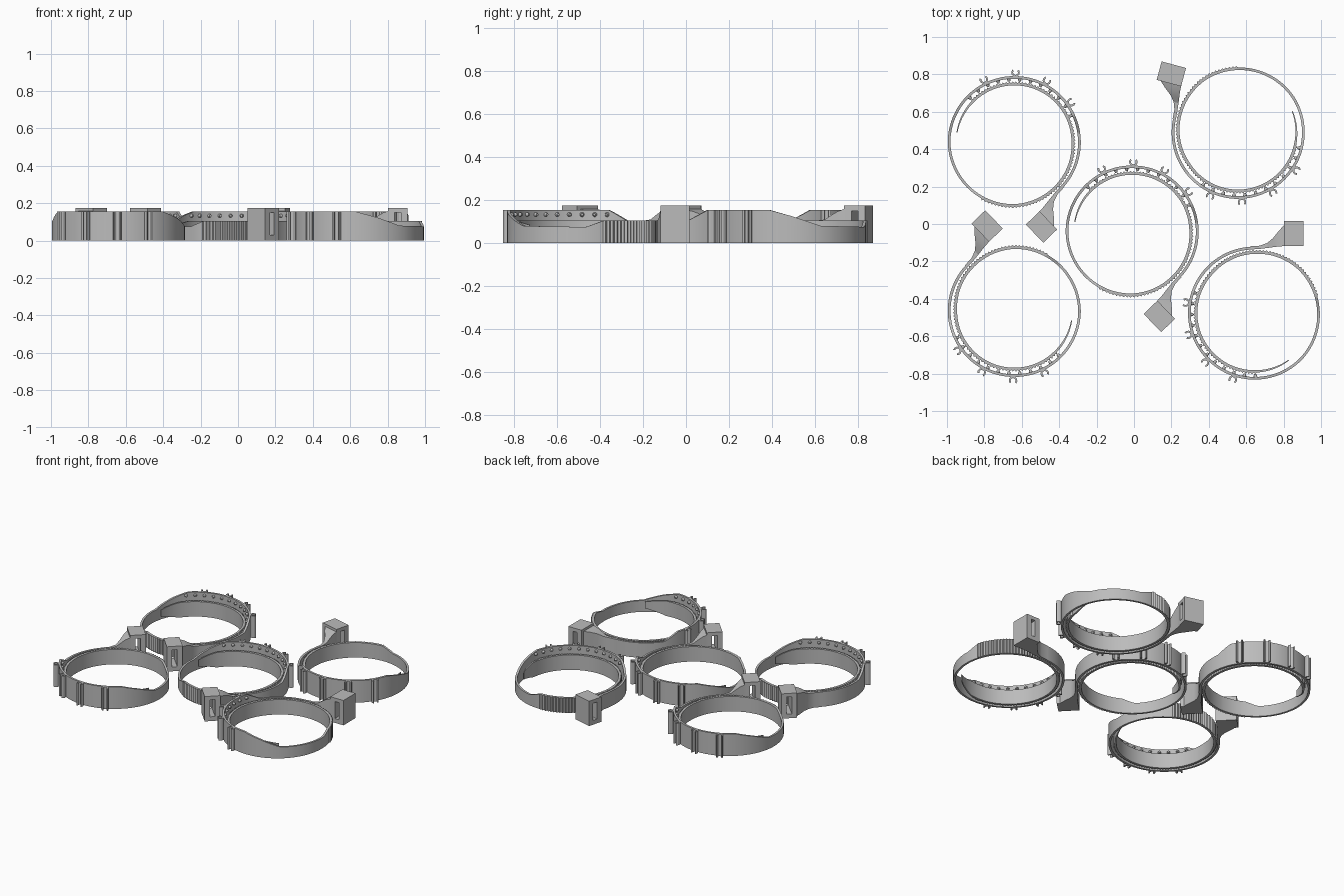
import bpy, bmesh
from math import radians, cos, sin, pi
from mathutils import Matrix, Vector

cube = bpy.data.objects.get("Cube")
if cube:
    bpy.data.objects.remove(cube, do_unlink=True)

grey = bpy.data.materials.new("plain grey")
grey.use_nodes = True
grey.diffuse_color = (0.5, 0.5, 0.5, 1)
grey.node_tree.nodes["Principled BSDF"].inputs["Base Color"].default_value = (0.5, 0.5, 0.5, 1)

# Centre and turn of each coiled band
BANDS = [("back_left", -0.64, 0.438, 0), ("centre", -0.01, -0.04, 0),
         ("back_right", 0.558, 0.488, 211), ("front_left", -0.64, -0.465, 180),
         ("front_right", 0.643, -0.478, 136)]


def interp(table, t):
    """Piecewise linear lookup."""
    for (a, va), (b, vb) in zip(table, table[1:]):
        if t <= b:
            return va + (vb - va) * max(0, (t - a) / (b - a))
    return table[-1][1]


def polar(r, deg, z):
    return Vector((r * cos(radians(deg)), r * sin(radians(deg)), z))


def loft(bm, sections):
    """Join closed loops of points into a capped solid."""
    rings = [[bm.verts.new(p) for p in s] for s in sections]
    for a, b in zip(rings, rings[1:]):
        for i in range(len(a)):
            j = (i + 1) % len(a)
            bm.faces.new((a[i], a[j], b[j], b[i]))
    bm.faces.new(rings[0])
    bm.faces.new(rings[-1])


def box(bm, lo, hi):
    loft(bm, [[(x, y, z) for x, y in ((lo[0], lo[1]), (hi[0], lo[1]),
                                      (hi[0], hi[1]), (lo[0], hi[1]))]
              for z in (lo[2], hi[2])])


def place(name, bm):
    """Make one mesh and put a copy on every band."""
    bmesh.ops.recalc_face_normals(bm, faces=bm.faces)
    me = bpy.data.meshes.new(name)
    bm.to_mesh(me)
    bm.free()
    me.materials.append(grey)
    for i, (where, x, y, turn) in enumerate(BANDS):
        ob = bpy.data.objects.new(where + "_" + name, me)
        bpy.context.collection.objects.link(ob)
        ob.location = (x, y, 0)
        ob.rotation_euler.z = radians(turn)
        if i == 0:
            bpy.ops.object.select_all(action='DESELECT')
            ob.select_set(True)
            bpy.context.view_layer.objects.active = ob
            bpy.ops.object.shade_smooth_by_angle(angle=radians(25))


# Spiral strap with ratchet teeth on the outside of its inner lap
RADIUS = [(-46, 0.351), (90, 0.347), (180, 0.35), (270, 0.34), (310, 0.328),
          (360, 0.314), (450, 0.311), (531, 0.312)]
TOP = [(-46, 0.105), (8, 0.105), (24, 0.155), (132, 0.155), (150, 0.125),
       (172, 0.08), (226, 0.075), (240, 0.105), (505, 0.105), (531, 0.085)]
BASE = [(-46, 0), (505, 0), (531, 0.04)]
HALF = [(-46, 0.009), (495, 0.008), (531, 0.004)]
sections = []
step = 1.55
for i in range(int((531 + 46) / step) + 1):
    t = -46 + i * step
    r, top, base, half = (interp(tab, t) for tab in (RADIUS, TOP, BASE, HALF))
    tooth = 0.008 if 240 < t < 495 and i % 2 else 0
    sections.append([polar(r - half, t, base), polar(r + half - 0.003 + tooth, t, base),
                     polar(r + half - 0.003 + tooth, t, top), polar(r - half, t, top)])
bm = bmesh.new()
loft(bm, sections)
place("strap", bm)

# Open clips up the outside of the tall part
bm = bmesh.new()
for deg in (35, 62, 89, 116):
    arc = [radians(50 + k * 260 / 8) for k in range(9)]
    outline = [(0.372 + 0.023 * cos(a), 0.023 * sin(a)) for a in arc]
    outline += [(0.372 + 0.013 * cos(a), 0.013 * sin(a)) for a in reversed(arc)]
    turn = Matrix.Rotation(radians(deg), 3, 'Z')
    loops = [[bm.verts.new(turn @ Vector((x, y, z))) for x, y in outline] for z in (0, 0.155)]
    n = len(outline)
    for k in range(n):
        j = (k + 1) % n
        bm.faces.new((loops[0][k], loops[0][j], loops[1][j], loops[1][k]))
    for loop in loops:
        for k in range(n // 2 - 1):
            bm.faces.new((loop[k], loop[k + 1], loop[n - 2 - k], loop[n - 1 - k]))
place("clips", bm)

# Row of retaining pins on the inside, above the inner lap
bm = bmesh.new()
for deg in range(25, 141, 10):
    m = (Matrix.Rotation(radians(deg), 4, 'Z') @ Matrix.Translation((0.334, 0, 0.133))
         @ Matrix.Rotation(-pi / 2, 4, 'Y'))
    bmesh.ops.create_cone(bm, cap_ends=True, segments=10, radius1=0.012,
                          radius2=0.006, depth=0.018, matrix=m)
place("pins", bm)

# Flared neck and slotted head, built straight and then turned to the strap end
turn = Matrix.Rotation(radians(-136), 3, 'Z')
bm = bmesh.new()
neck = [(-0.02, 0.342, 0.359, 0.105), (0.03, 0.345, 0.362, 0.105), (0.07, 0.35, 0.377, 0.11),
        (0.1, 0.354, 0.402, 0.13), (0.13, 0.358, 0.44, 0.148), (0.165, 0.36, 0.478, 0.16)]
loft(bm, [[(x, a, 0), (x, b, 0), (x, b, h), (x, a, h)] for x, a, b, h in neck])
bmesh.ops.rotate(bm, verts=bm.verts, matrix=turn)
place("neck", bm)

bm = bmesh.new()
NEAR, FAR, HIGH = 0.36, 0.495, 0.175
box(bm, (0.16, NEAR, 0), (0.195, FAR, HIGH))
box(bm, (0.228, NEAR, 0), (0.262, FAR, HIGH))
box(bm, (0.195, NEAR, 0), (0.228, FAR, 0.03))
box(bm, (0.195, NEAR, 0.15), (0.228, FAR, HIGH))
bmesh.ops.rotate(bm, verts=bm.verts, matrix=turn)
place("head", bm)
